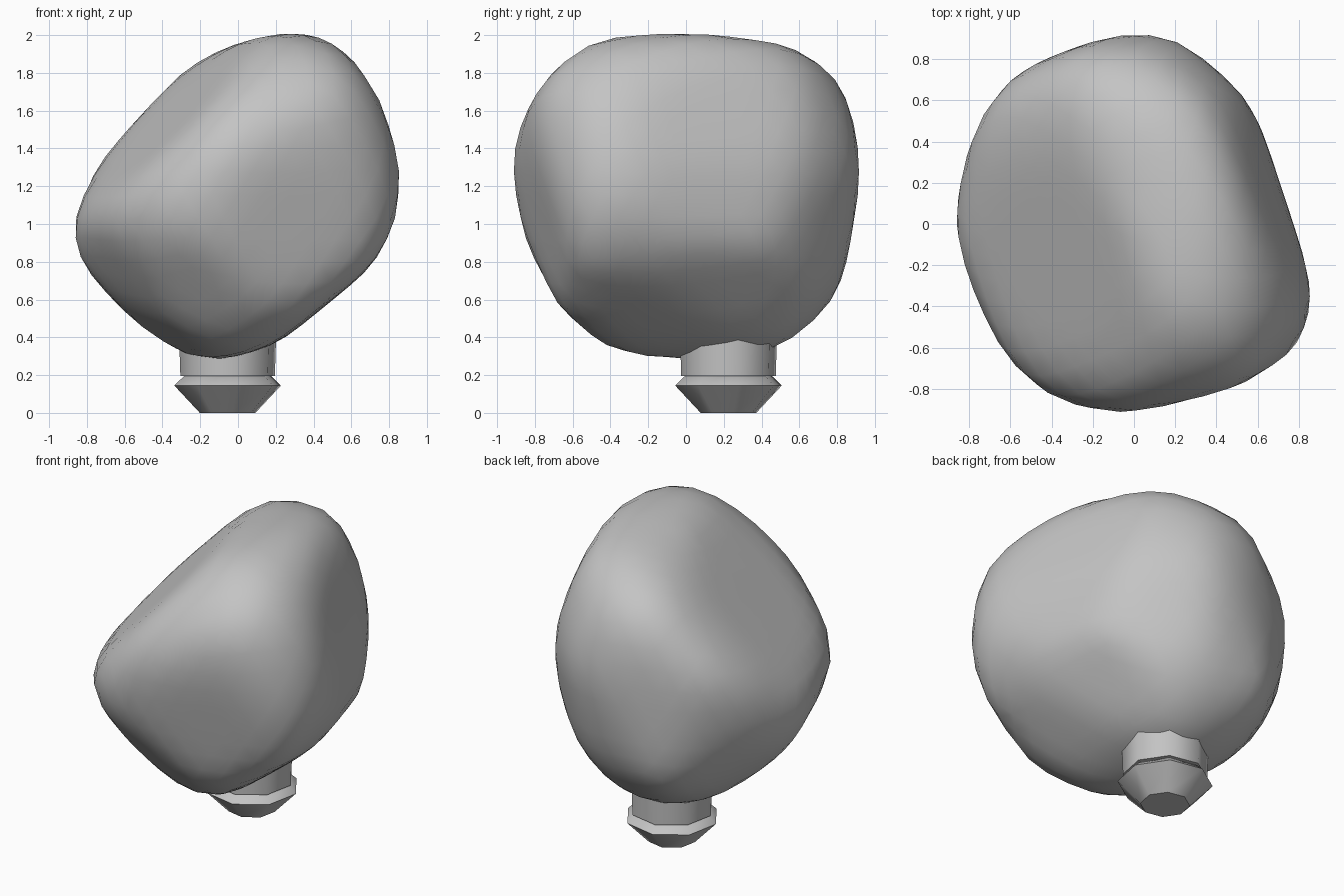
import bpy
import bmesh
from math import cos, sin, tau, radians
from mathutils import Vector

default_cube = bpy.data.objects.get("Cube")
if default_cube:
    bpy.data.objects.remove(default_cube, do_unlink=True)


def make_material(name, rgb):
    """One flat colour, used in the viewport and in renders."""
    material = bpy.data.materials.new(name)
    material.use_nodes = True
    colour = (*rgb, 1.0)
    material.diffuse_color = colour
    shader = next(n for n in material.node_tree.nodes if n.type == "BSDF_PRINCIPLED")
    shader.inputs["Base Color"].default_value = colour
    return material


def finish_object(name, bm, material, location):
    """Turn a bmesh into a named, coloured object, smooth except at sharp edges."""
    bmesh.ops.recalc_face_normals(bm, faces=bm.faces[:])
    for face in bm.faces:
        face.smooth = True
    for edge in bm.edges:
        edge.smooth = edge.calc_face_angle(0.0) < radians(48)
    mesh = bpy.data.meshes.new(name)
    bm.to_mesh(mesh)
    bm.free()
    mesh.materials.append(material)
    obj = bpy.data.objects.new(name, mesh)
    obj.location = location
    bpy.context.scene.collection.objects.link(obj)


def outline_planes(right, up, outline):
    """Tangent planes of a convex outline swept along its own normal."""
    right, up = right.normalized(), up.normalized()
    planes = []
    for start, end in zip(outline, outline[1:] + outline[:1]):
        a, b = Vector(start), Vector(end)
        edge = (b - a).normalized()
        flat_normal = Vector((edge.y, -edge.x))
        if flat_normal.dot(a) < 0:
            flat_normal.negate()
        normal = right * flat_normal.x + up * flat_normal.y
        planes.append((normal, flat_normal.dot(a)))
    return planes


def rounded_lump(planes, sharpness, growth, smoothing):
    """Shape a ball to the soft intersection of all tangent planes."""
    bm = bmesh.new()
    bmesh.ops.create_icosphere(bm, subdivisions=4, radius=1.0)
    for vert in bm.verts:
        direction = vert.co.normalized()
        total = sum(max(0.0, normal.dot(direction) / height) ** sharpness
                    for normal, height in planes)
        vert.co = direction * growth * total ** (-1.0 / sharpness)
    for _ in range(smoothing):
        bmesh.ops.smooth_vert(bm, verts=bm.verts[:], factor=0.5,
                              use_axis_x=True, use_axis_y=True, use_axis_z=True)
    return bm


def lathe(profile, sides):
    """Faceted turned part with closed ends."""
    bm = bmesh.new()
    rings = []
    for radius, height in profile:
        ring = []
        for i in range(sides):
            angle = tau * (i + 0.25) / sides
            ring.append(bm.verts.new((radius * cos(angle), radius * sin(angle), height)))
        rings.append(ring)
    for lower, upper in zip(rings, rings[1:]):
        for i in range(sides):
            j = (i + 1) % sides
            bm.faces.new((lower[i], lower[j], upper[j], upper[i]))
    bm.faces.new(rings[0])
    bm.faces.new(rings[-1])
    return bm


grey = make_material("plain grey", (0.55, 0.55, 0.55))

# Body: outlines around the middle of the lump, straight on and diagonal
X, Y, Z = Vector((1, 0, 0)), Vector((0, 1, 0)), Vector((0, 0, 1))
tilt = radians(30)


def diagonal_up(horizontal):
    return horizontal.normalized() * sin(tilt) + Z * cos(tilt)


front_outline = [(.25, .85), (.39, .84), (.54, .78), (.72, .55), (.8, .38),
                 (.86, .13), (.86, -.02), (.8, -.17), (.7, -.36), (.55, -.55),
                 (.37, -.69), (.2, -.77), (-.13, -.86), (-.33, -.84), (-.45, -.77),
                 (-.72, -.49), (-.83, -.33), (-.87, -.2), (-.85, -.08),
                 (-.73, .16), (-.28, .66), (-.07, .77)]
side_outline = [(0, .85), (-.37, .83), (-.5, .8), (-.72, .62), (-.89, .32),
                (-.92, .14), (-.79, -.44), (-.63, -.7), (-.54, -.78), (-.4, -.82),
                (0, -.86), (.48, -.82), (.7, -.66), (.82, -.4), (.91, .13),
                (.84, .52), (.74, .66), (.62, .75), (.45, .8)]
top_outline = [(.03, .92), (-.1, .9), (-.52, .74), (-.63, .66), (-.76, .48),
               (-.87, -.02), (-.8, -.34), (-.62, -.67), (-.47, -.8), (-.12, -.91),
               (0, -.91), (.63, -.73), (.72, -.67), (.8, -.57), (.86, -.33),
               (.56, .58), (.42, .75), (.18, .9)]
diagonal_a = [(-.9, -.1), (-.83, .1), (.07, .91), (.25, .97), (.41, .94),
              (.56, .86), (.66, .7), (.77, .43), (.81, .17), (.78, -.06),
              (.72, -.3), (.35, -.64), (-.16, -.87), (-.35, -.82), (-.85, -.3)]
diagonal_b = [(-.11, 1.05), (.12, 1.04), (.49, .78), (.7, .55), (.84, .3),
              (.91, .09), (.9, -.13), (.52, -.64), (.33, -.79), (.15, -.88),
              (-.09, -.92), (-.31, -.88), (-.53, -.75), (-.69, -.53),
              (-.81, .02), (-.78, .33), (-.35, .98)]
diagonal_c = [(-.61, .81), (-.09, .98), (.16, 1), (.41, .95), (.64, .8),
              (.73, .7), (.92, .17), (.84, -.3), (.69, -.53), (.47, -.72),
              (-.12, -.87), (-.36, -.83), (-.58, -.73), (-.8, -.53),
              (-.95, -.25), (-1, .01), (-.89, .49)]

planes = outline_planes(X, Z, front_outline)
planes += outline_planes(Y, Z, side_outline)
planes += outline_planes(X, Y, top_outline)
planes += outline_planes(X + Y, diagonal_up(Y - X), diagonal_a)
planes += outline_planes(-X - Y, diagonal_up(X - Y), diagonal_b)
planes += outline_planes(Y - X, diagonal_up(X + Y), diagonal_c)

# Broad flats of the body: slanted end, front and left side
for normal, height in (((-.69, -.21, .69), .56),
                       ((.28, -.935, -.21), .81),
                       ((.906, .3, .3), .73)):
    planes.append((Vector(normal).normalized(), height))

body = rounded_lump(planes, sharpness=150, growth=1.03, smoothing=2)
finish_object("rounded_body", body, grey, Z * 1.15)

# Plug under the body: tapered foot with a collar, then the neck
plug_centre = Vector((-.055, .225, 0))
foot_profile = [(.15, 0), (.288, .145), (.235, .195)]
neck_profile = [(.255, .195), (.265, .5)]
finish_object("plug_foot", lathe(foot_profile, sides=8), grey, plug_centre)
finish_object("plug_neck", lathe(neck_profile, sides=8), grey, plug_centre)
